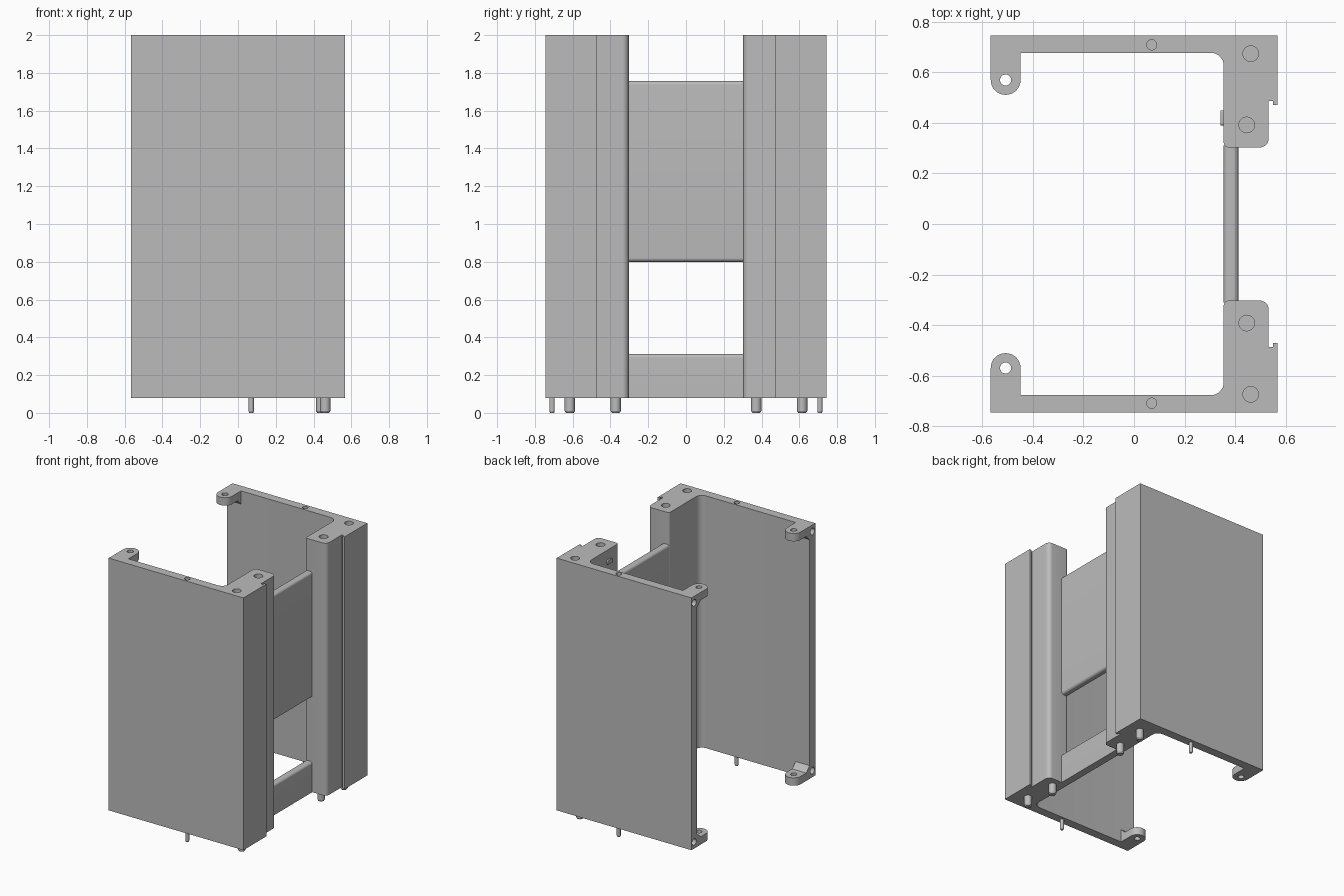
import bpy, bmesh
from math import sin, cos, pi
from mathutils import Vector, Matrix

if "Cube" in bpy.data.objects:
    bpy.data.objects.remove(bpy.data.objects["Cube"], do_unlink=True)

grey = bpy.data.materials.new("plain grey")
grey.use_nodes = True
grey.diffuse_color = (0.5, 0.5, 0.5, 1)
grey.node_tree.nodes["Principled BSDF"].inputs["Base Color"].default_value = grey.diffuse_color

BASE, TOP, MID = 0.08, 2.0, 1.04
W, D, WALL, COL = 0.567, 0.745, 0.677, 0.355


def finish(bm, name, cutter=None):
    """Turn a bmesh into a shaded object, optionally cut by another one."""
    bmesh.ops.recalc_face_normals(bm, faces=bm.faces)
    mesh = bpy.data.meshes.new(name)
    bm.to_mesh(mesh)
    bm.free()
    ob = bpy.data.objects.new(name, mesh)
    bpy.context.collection.objects.link(ob)
    mesh.materials.append(grey)
    bpy.ops.object.select_all(action='DESELECT')
    ob.select_set(True)
    bpy.context.view_layer.objects.active = ob
    if cutter:
        mod = ob.modifiers.new("holes", 'BOOLEAN')
        mod.operation, mod.solver, mod.object = 'DIFFERENCE', 'EXACT', cutter
        bpy.ops.object.modifier_apply(modifier=mod.name)
        bpy.data.objects.remove(cutter, do_unlink=True)
    bpy.ops.object.shade_smooth_by_angle(angle=pi / 6)
    return ob


def rounded(points, steps=8):
    """Outline from (x, y, radius) corners, with arcs where radius > 0."""
    out = []
    for i, (x, y, r) in enumerate(points):
        p = Vector((x, y))
        a = (Vector(points[i - 1][:2]) - p).normalized()
        b = (Vector(points[(i + 1) % len(points)][:2]) - p).normalized()
        if r == 0:
            out.append(p)
            continue
        for k in range(steps + 1):
            t = k / steps * pi / 2
            out.append(p + a * r * (1 - sin(t)) + b * r * (1 - cos(t)))
    return out


def extrude(bm, outline, place, offset):
    """Extrude an outline; place maps (u, v) to 3D."""
    face = bm.faces.new([bm.verts.new(place(u, v)) for u, v in outline])
    new = bmesh.ops.extrude_face_region(bm, geom=[face])["geom"]
    bmesh.ops.translate(bm, vec=offset, verts=[g for g in new if isinstance(g, bmesh.types.BMVert)])


def cylinder(bm, centre, radius, depth, along_x=False, tip=None):
    turn = Matrix.Rotation(pi / 2, 4, 'Y') if along_x else Matrix()
    bmesh.ops.create_cone(bm, cap_ends=True, segments=32, radius1=radius if tip is None else tip,
                          radius2=radius, depth=depth, matrix=Matrix.Translation(centre) @ turn)


# Wall with its corner column, both ends
shell = [(-W, D, 0), (W, D, 0), (W, 0.47, 0), (0.55, 0.47, 0), (0.55, 0.487, 0),
         (0.533, 0.487, 0), (0.533, 0.303, 0.035), (COL, 0.303, 0.02),
         (COL, WALL, 0.05), (-W, WALL, 0)]
sockets = [(0.462, 0.674, 0.031), (0.446, 0.392, 0.031), (0.07, 0.709, 0.02)]
pins = [(0.462, 0.615, 0.027), (0.44, 0.372, 0.027), (0.07, 0.709, 0.014)]

for side, s in (("front", -1), ("back", 1)):
    holes = bmesh.new()
    for x, y, r in sockets:
        cylinder(holes, (x, s * y, TOP), r, 0.16)
    for z in (BASE + 0.05, TOP - 0.05):
        cylinder(holes, (-W, s * 0.711, z), 0.025, 0.2, along_x=True)
    cutter = finish(holes, "hole_cutter")
    cutter.hide_render = True
    bm = bmesh.new()
    extrude(bm, rounded(shell), lambda u, v: (u, s * v, BASE), (0, 0, TOP - BASE))
    finish(bm, side + "_wall_and_column", cutter)

    # Locating pins with tapered tips
    bm = bmesh.new()
    for x, y, r in pins:
        cylinder(bm, (x, s * y, 0.05), r, 0.08)
        cylinder(bm, (x, s * y, 0.005), r, 0.01, tip=r * 0.75)
    finish(bm, side + "_locating_pins")

    # Round-ended screw lugs with a sloped gusset at the wall
    for level, k in (("bottom", -1), ("top", 1)):
        def height(h):
            return MID + k * (TOP - MID - h)
        cutter = bmesh.new()
        cylinder(cutter, (-0.508, s * 0.57, height(0.03)), 0.022, 0.2)
        cutter = finish(cutter, "lug_hole_cutter")
        cutter.hide_render = True
        tip = [(-0.508 + 0.059 * cos(t * pi / 16), 0.57 - 0.059 * sin(t * pi / 16)) for t in range(17)]
        bm = bmesh.new()
        extrude(bm, tip + [(-W, WALL), (-0.449, WALL)],
                lambda u, v: (u, s * v, height(0)), (0, 0, -k * 0.06))
        finish(bm, f"{side}_{level}_lug", cutter)
        bm = bmesh.new()
        extrude(bm, [(WALL, 0.055), (WALL, 0.1), (0.635, 0.06), (0.635, 0.055)],
                lambda u, v: (-W, s * u, height(v)), (0.118, 0, 0))
        finish(bm, f"{side}_{level}_gusset")

# Cross panel and lower rail between the columns
for name, low, high, r in (("cross_panel", 0.8, 1.757, 0.02), ("lower_rail", BASE, 0.312, 0)):
    outline = rounded([(COL, low, r), (0.413, low, r), (0.413, high, 0.02), (COL, high, 0.02)])
    bm = bmesh.new()
    extrude(bm, outline, lambda u, v: (u, -0.31, v), (0, 0.62, 0))
    finish(bm, name)

# Small catch on the inner face of the back column
bm = bmesh.new()
extrude(bm, rounded([(0.39, 1.895, 0.008), (0.45, 1.895, 0.008), (0.45, 1.925, 0.008), (0.39, 1.925, 0.008)]),
        lambda u, v: (0.343, u, v), (0.015, 0, 0))
finish(bm, "column_catch")
